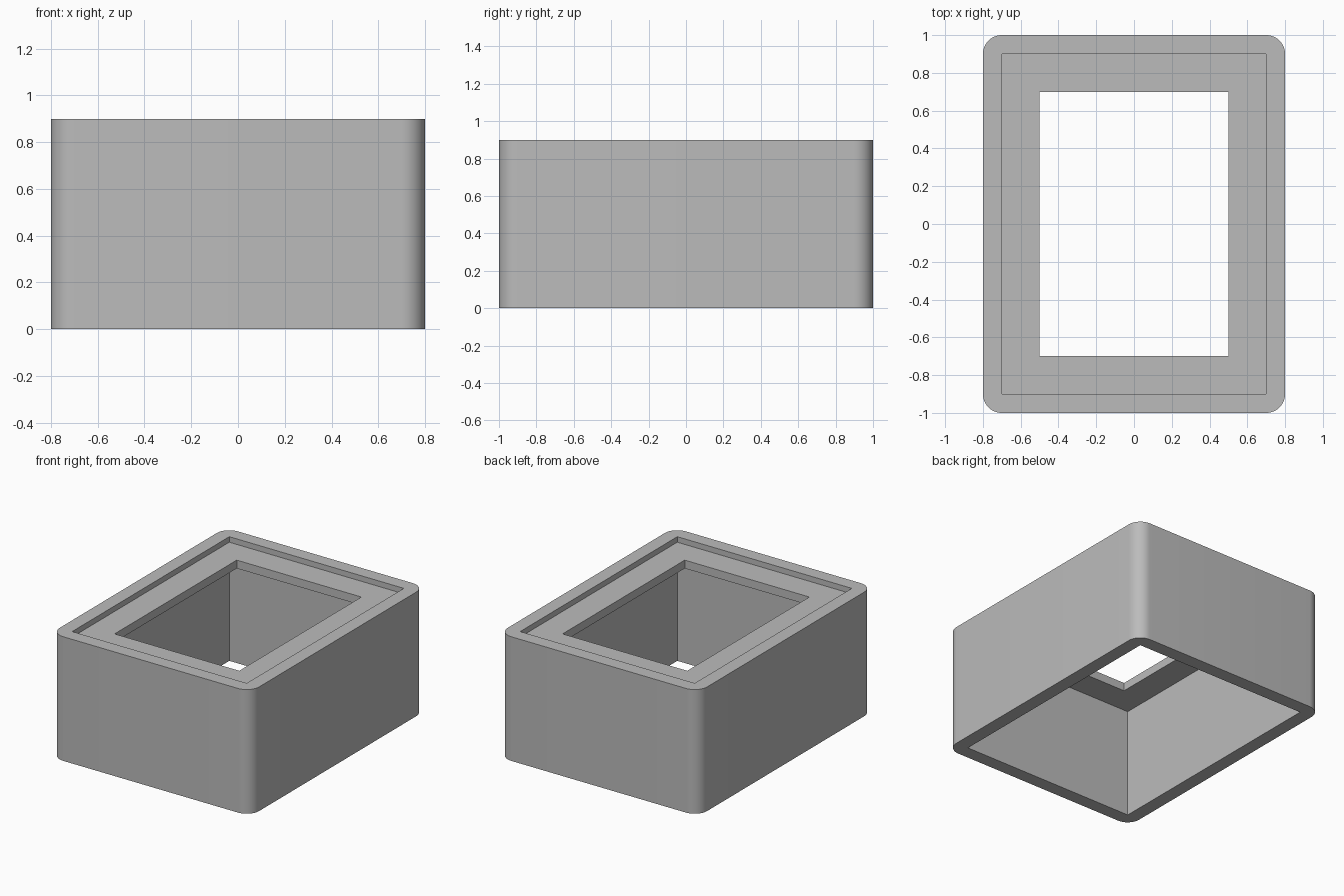
import bpy
import bmesh
import math
from mathutils import Matrix

if "Cube" in bpy.data.objects:
    bpy.data.objects.remove(bpy.data.objects["Cube"], do_unlink=True)

HEIGHT = 0.9
SHELF_TOP = 0.86
SHELF_BOTTOM = 0.8

grey = bpy.data.materials.new("plain grey")
grey.use_nodes = True
colour = (0.5, 0.5, 0.5, 1)
grey.diffuse_color = colour
grey.node_tree.nodes["Principled BSDF"].inputs["Base Color"].default_value = colour


def box(name, width, depth, bottom, top, corner=0):
    """Upright box, optionally with rounded vertical corners."""
    bm = bmesh.new()
    place = Matrix.Translation((0, 0, (bottom + top) / 2))
    bmesh.ops.create_cube(bm, size=1, matrix=place @ Matrix.Diagonal((width, depth, top - bottom, 1)))
    if corner:
        upright = [e for e in bm.edges if abs(e.verts[0].co.z - e.verts[1].co.z) > 0.1]
        bmesh.ops.bevel(bm, geom=upright, offset=corner, segments=12, profile=0.5, affect='EDGES')
    mesh = bpy.data.meshes.new(name)
    bm.to_mesh(mesh)
    bm.free()
    mesh.materials.append(grey)
    obj = bpy.data.objects.new(name, mesh)
    bpy.context.collection.objects.link(obj)
    return obj


# Rounded outer body
frame = box("box_frame", 1.6, 2, 0, HEIGHT, corner=0.1)

# Lower cavity, shallow top recess and the opening through the shelf between
cutters = [
    box("cavity_cutter", 1.4, 1.8, -0.1, SHELF_BOTTOM),
    box("recess_cutter", 1.4, 1.8, SHELF_TOP, 1),
    box("opening_cutter", 1, 1.4, 0.5, 1.1),
]
bpy.context.view_layer.objects.active = frame
frame.select_set(True)
for cutter in cutters:
    cutter.hide_render = True
    cut = frame.modifiers.new(cutter.name, 'BOOLEAN')
    cut.operation = 'DIFFERENCE'
    cut.solver = 'EXACT'
    cut.object = cutter
    bpy.ops.object.modifier_apply(modifier=cut.name)
    bpy.data.objects.remove(cutter, do_unlink=True)

# Smooth the rounded corners, keep the rims crisp
bpy.ops.object.shade_smooth_by_angle(angle=math.radians(30))
